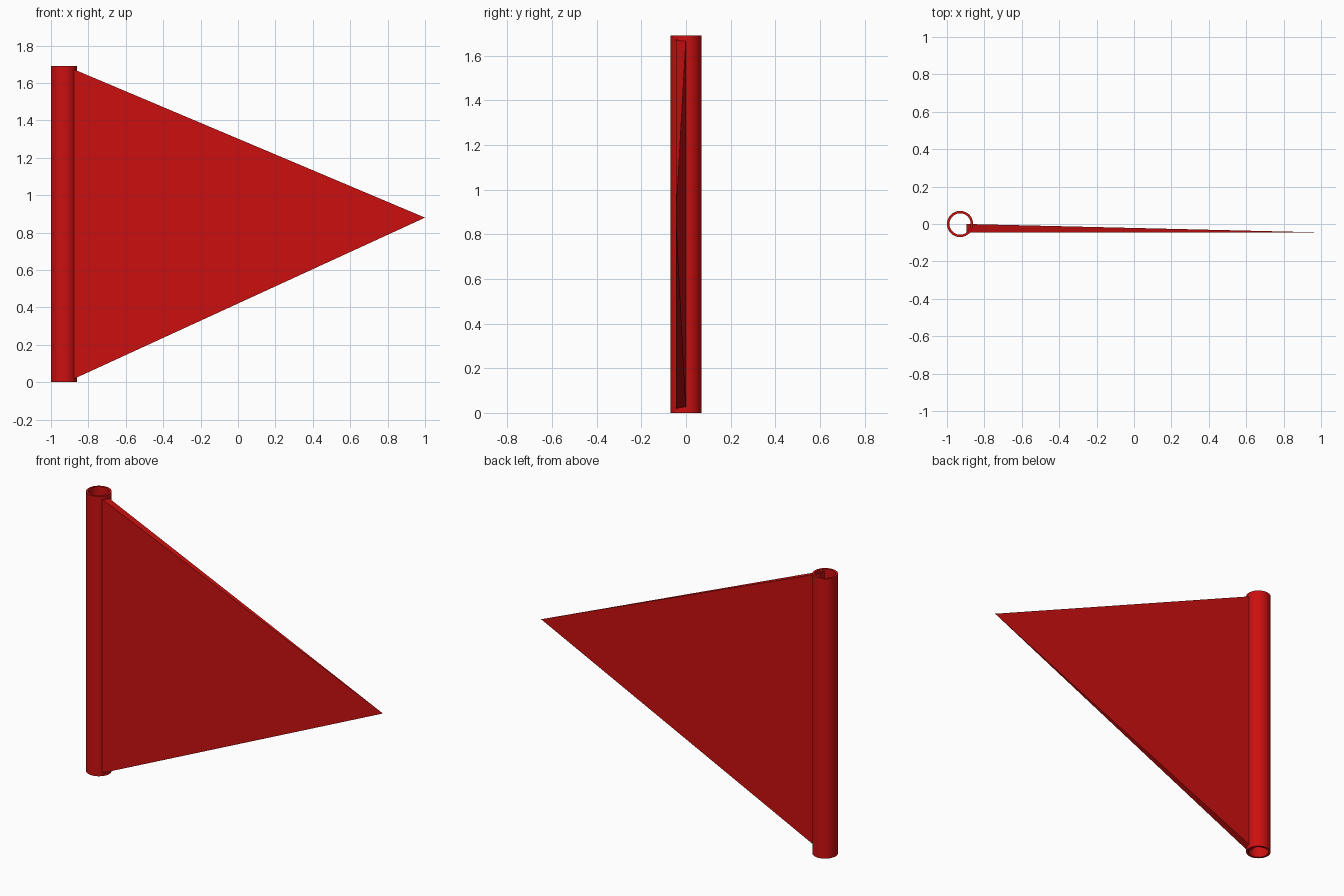
import bpy, bmesh, math

if "Cube" in bpy.data.objects:
    bpy.data.objects.remove(bpy.data.objects["Cube"])

red = bpy.data.materials.new("red")
red.diffuse_color = (0.6, 0.005, 0.005, 1)
red.use_nodes = True
red.node_tree.nodes["Principled BSDF"].inputs["Base Color"].default_value = red.diffuse_color


def finish(bm, name):
    bmesh.ops.recalc_face_normals(bm, faces=bm.faces)
    mesh = bpy.data.meshes.new(name)
    bm.to_mesh(mesh)
    bm.free()
    mesh.materials.append(red)
    obj = bpy.data.objects.new(name, mesh)
    bpy.context.collection.objects.link(obj)
    return obj


# Hollow pole sleeve: rectangular wall profile spun around its axis
CX, R_OUT, R_IN, H = -0.93, 0.07, 0.057, 1.69
bm = bmesh.new()
profile = [bm.verts.new((CX + r, 0, z))
           for r, z in ((R_IN, 0), (R_OUT, 0), (R_OUT, H), (R_IN, H))]
edges = [bm.edges.new((profile[i], profile[(i + 1) % 4])) for i in range(4)]
bmesh.ops.spin(bm, geom=profile + edges, cent=(CX, 0, 0), axis=(0, 0, 1),
               angle=math.tau, steps=64)
bmesh.ops.remove_doubles(bm, verts=bm.verts, dist=1e-4)
sleeve = finish(bm, "pole_sleeve")
bpy.context.view_layer.objects.active = sleeve
sleeve.select_set(True)
bpy.ops.object.shade_smooth_by_angle(angle=math.radians(30))

# Triangular pennant: flat front, back tapering to a sharp tip
X0, FRONT, BACK = -0.895, -0.045, 0.0
bm = bmesh.new()
hem = [bm.verts.new((X0, y, z))
       for y, z in ((FRONT, 0.01), (BACK, 0.01), (BACK, 1.68), (FRONT, 1.68))]
tip = bm.verts.new((1.0, FRONT, 0.88))
bm.faces.new(hem)
for i in range(4):
    bm.faces.new((hem[i], hem[(i + 1) % 4], tip))
finish(bm, "pennant")
